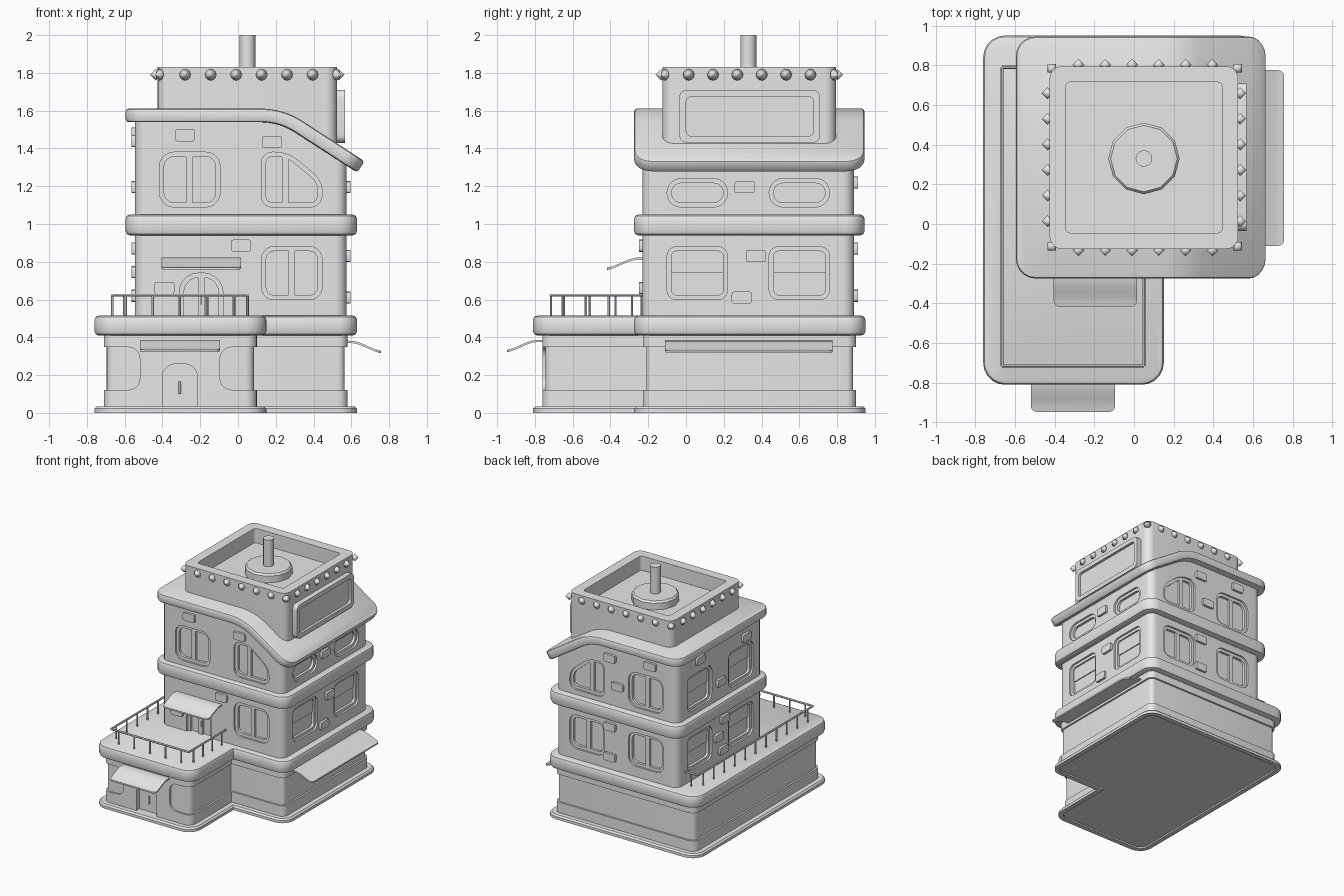
import bpy, bmesh
from math import sin, cos, sqrt, pi
from mathutils import Vector, Matrix

cube = bpy.data.objects.get("Cube")
if cube:
    bpy.data.objects.remove(cube, do_unlink=True)

grey = bpy.data.materials.new("plain_grey")
grey.use_nodes = True
grey.diffuse_color = (0.8, 0.8, 0.8, 1)
grey.node_tree.nodes["Principled BSDF"].inputs["Base Color"].default_value = (0.8, 0.8, 0.8, 1)


# ---------- helpers ----------
def outline(corners, radii, inset=0.0, seg=5):
    """Counter-clockwise polygon, inset and with rounded corners."""
    pts = [Vector(c) for c in corners]
    n = len(pts)
    dirs = [(pts[(i + 1) % n] - pts[i]).normalized() for i in range(n)]
    out = []
    for i, p in enumerate(pts):
        d1, d2 = dirs[i - 1], dirs[i]
        n1, n2 = Vector((-d1.y, d1.x)), Vector((-d2.y, d2.x))
        q = p + (n1 + n2) * inset / (1 + n1.dot(n2))
        r = radii[i] if isinstance(radii, (list, tuple)) else radii
        if r == 0:
            out.append(q)
            continue
        r = max(r - inset, min(r, 0.025))
        w = sqrt((1 + d1.dot(d2)) / 2)
        for k in range(seg + 1):
            t = k / seg
            a, b, c = (1 - t) ** 2, 2 * w * t * (1 - t), t * t
            out.append(((q - d1 * r) * a + q * b + (q + d2 * r) * c) / (a + b + c))
    return out


def loft(bm, corners, radii, rings, mat=Matrix(), seg=5):
    """Stack outlines given as (inset, height) and cap both ends."""
    loops = [[bm.verts.new(mat @ Vector((p.x, p.y, h))) for p in outline(corners, radii, i, seg)]
             for i, h in rings]
    n = len(loops[0])
    for lo, hi in zip(loops, loops[1:]):
        for k in range(n):
            bm.faces.new((lo[k], lo[(k + 1) % n], hi[(k + 1) % n], hi[k]))
    bm.faces.new(loops[0][::-1])
    bm.faces.new(loops[-1])


def finish(name, bm):
    bmesh.ops.recalc_face_normals(bm, faces=bm.faces)
    mesh = bpy.data.meshes.new(name)
    bm.to_mesh(mesh)
    bm.free()
    ob = bpy.data.objects.new(name, mesh)
    bpy.context.collection.objects.link(ob)
    mesh.materials.append(grey)
    return ob


def part(name, *args, **kw):
    bm = bmesh.new()
    loft(bm, *args, **kw)
    return finish(name, bm)


def rect(x0, x1, y0, y1):
    return [(x0, y0), (x1, y0), (x1, y1), (x0, y1)]


def circle(cx, cy, r, n=12):
    return [(cx + r * cos(2 * pi * k / n), cy + r * sin(2 * pi * k / n)) for k in range(n)]


def frame(origin, u, v, w):
    m = Matrix((u, v, w)).transposed().to_4x4()
    m.translation = Vector(origin)
    return m


def slices(bm, axis, cuts):
    for c in cuts:
        geom = bm.verts[:] + bm.edges[:] + bm.faces[:]
        bmesh.ops.bisect_plane(bm, geom=geom, plane_co=axis * c, plane_no=axis)


def bar(bm, a, b, r, n=6):
    a, b = Vector(a), Vector(b)
    m = (b - a).to_track_quat('Z', 'Y').to_matrix().to_4x4()
    m.translation = a
    loft(bm, circle(0, 0, r, n), 0, [(0, 0), (0, (b - a).length)], m)


def cut(ob, cutter_bm):
    cutter = finish("cutter", cutter_bm)
    cutter.hide_render = True
    mod = ob.modifiers.new("cut", 'BOOLEAN')
    mod.operation, mod.solver, mod.object = 'DIFFERENCE', 'EXACT', cutter
    bpy.context.view_layer.objects.active = ob
    bpy.ops.object.modifier_apply(modifier=mod.name)
    bpy.data.objects.remove(cutter, do_unlink=True)


def slab_rings(z0, z1, b=0.022):
    return [(b, z0), (b * .3, z0 + b * .3), (0, z0 + b), (0, z1 - b), (b * .3, z1 - b * .3), (b, z1)]


X, Y, Z = Vector((1, 0, 0)), Vector((0, 1, 0)), Vector((0, 0, 1))

# ---------- ground floor: L-shaped plinth, wall, terrace slab ----------
ell = [(-.76, -.81), (.15, -.81), (.15, -.275), (.63, -.275), (.63, .95), (-.76, .95)]
ell_r = [.11, .11, 0, .1, .1, .11]
part("plinth", ell, ell_r, [(.04, .012), (.04, 0), (0, 0), (0, .022), (.012, .034), (.06, .034)])
ground_wall = part("ground_wall", ell, ell_r, [(.05, .03), (.05, .12), (.065, .12), (.065, .35), (.05, .35), (.05, .42)])
part("terrace_slab", ell, ell_r, slab_rings(.41, .515))

# entrance front with rounded corner panes and an arched door
porch = frame((0, -.76, 0), X, Z, -Y)
entrance = part("entrance_front", rect(-.62, .01, .115, .355), 0, [(0, -.03), (0, 0)], porch)
panes = bmesh.new()
for x0, x1 in ((-.9, -.52), (-.095, .3)):
    loft(panes, rect(x0, x1, .122, .348), .06, [(0, -.1), (0, .1)], porch)
cut(entrance, panes)
for ob in (ground_wall, entrance):
    hole = bmesh.new()
    loft(hole, rect(-.4, -.215, .034, .26), [0, 0, .07, .07], [(0, -.04), (0, .05)], porch)
    cut(ob, hole)
handles = bmesh.new()
bar(handles, (-.308, -.725, .1), (-.308, -.725, .165), .007)
bar(handles, (-.19, -.21, .575), (-.19, -.21, .625), .007)
finish("door_handles", handles)

# ---------- upper walls ----------
ARC_X, ARC_R, TILT, ROOF_Z = .12, .37, .575, 1.575
ARC_END = ARC_X + ARC_R * sin(TILT)


def roof_height(x):
    if x <= ARC_X:
        return ROOF_Z
    t = min(x, ARC_END) - ARC_X
    return ROOF_Z - ARC_R + sqrt(ARC_R ** 2 - t * t) - max(0, x - ARC_END) * sin(TILT) / cos(TILT)


body = rect(-.545, .575, -.23, .89)
middle_wall = part("middle_wall", body, .06, [(0, .5), (0, .96)])
bm = bmesh.new()
loft(bm, body, .06, [(0, 1.03), (0, 1.6)])
slices(bm, X, [ARC_X + (ARC_END - ARC_X) * k / 6 for k in range(7)])
for v in bm.verts:
    if v.co.z > 1.5:
        v.co.z = roof_height(v.co.x)
upper_wall = finish("upper_wall", bm)
block = rect(-.595, .63, -.275, .945)
part("floor_band", block, .1, slab_rings(.94, 1.05))

# ---------- windows ----------
sides = {"front": frame((0, -.23, 0), X, Z, -Y), "back": frame((0, .89, 0), X, Z, Y),
         "right": frame((.575, 0, 0), Y, Z, X), "left": frame((-.545, 0, 0), Y, Z, -X)}
sloped = [(.125, 1.09), (.445, 1.09), (.445, 1.23), (.265, 1.38), (.125, 1.38)]
sloped_r = [.055, .06, .06, .07, .055]
spans = ((-.1, .22), (.44, .76))
low, high = [], []
for s in ("front", "back"):
    high += [(s, rect(-.415, -.095, 1.09, 1.38), .075, -.258), (s, sloped, sloped_r, .25)]
    low.append((s, rect(.125, .445, .6, .88), .065, .285))
low.append(("back", rect(-.415, -.095, .6, .88), .065, -.258))
low.append(("front", rect(-.31, -.08, .49, .74), [0, 0, .1, .1], -.195))
for a, b in spans:
    low += [(s, rect(a, b, .6, .88), .05, None) for s in ("left", "right")]
    high.append(("right", rect(a, b, 1.09, 1.24), .073, None))
    high.append(("left", rect(a, b, 1.09, 1.38), .05, None))

for name, wall, group in (("middle_windows", middle_wall, low), ("upper_windows", upper_wall, high)):
    holes, frames = bmesh.new(), bmesh.new()
    for side, shape, rad, mullion in group:
        m = sides[side]
        lo, hi = min(p[1] for p in shape), max(p[1] for p in shape)
        loft(holes, shape, rad, [(0, -.05), (0, .03)], m)
        loft(frames, shape, rad, [(-.002, -.06), (-.002, -.015), (.024, -.015), (.024, -.036)], m)
        if mullion is not None:
            loft(frames, rect(mullion - .018, mullion + .018, lo + .01, hi - .01), 0, [(0, -.05), (0, -.016)], m)
        elif hi - lo > .2:  # upper sash sits slightly forward of the lower one
            loft(frames, rect(shape[0][0] + .01, shape[1][0] - .01, (lo + hi) / 2, hi - .01), .03, [(0, -.05), (0, -.028)], m)
    cut(wall, holes)
    finish(name, frames)

# ---------- raised wall blocks ----------
blocks = {"front": [(-.28, 1.47), (.18, 1.435), (.015, .885), (-.39, .66)],
          "right": [(.31, 1.195), (.37, .83), (.295, .61)],
          "back": [(-.3, 1.47), (.07, 1.44), (0, 1.22), (.07, .87), (.07, .62)],
          "left": [(.6, 1.48), (0, 1.44), (.33, 1.195), (.28, .87), (.36, .745), (.3, .62)]}
bm = bmesh.new()
for side, spots in blocks.items():
    for u, z in spots:
        loft(bm, rect(u - .053, u + .053, z - .032, z + .032), .012, [(0, -.02), (0, .02)], sides[side], seg=2)
finish("wall_blocks", bm)

# ---------- bent roof ----------
bm = bmesh.new()
ARC_LEN = ARC_R * TILT
loft(bm, rect(-.595, .725, -.275, .945), .1, slab_rings(-.036, .036, .016))
slices(bm, X, [ARC_X + ARC_LEN * k / 8 for k in range(9)])
for v in bm.verts:
    s, h = v.co.x - ARC_X, v.co.z
    a = min(max(s / ARC_R, 0), TILT)
    rest = s - a * ARC_R
    v.co.x = ARC_X + (ARC_R + h) * sin(a) + rest * cos(a)
    v.co.z = ROOF_Z - ARC_R + (ARC_R + h) * cos(a) - rest * sin(a)
finish("roof", bm)

# ---------- rooftop tower, sign, mast, bulbs ----------
part("tower", rect(-.425, .525, -.125, .795), .06, [(0, 1.36), (0, 1.83), (.08, 1.83), (.08, 1.71)])
part("sign", rect(-.035, .71, 1.43, 1.71), .04, [(0, -.03), (0, .042), (.036, .042), (.036, .02)], frame((.525, 0, 0), Y, Z, X))
part("mast_base", circle(.05, .33, .18), 0, [(0, 1.7), (0, 1.765), (.012, 1.78)])
part("mast", circle(.05, .33, .042), 0, [(0, 1.77), (0, 2.0)])

spots = []
for k in range(1, 7):
    x, y = -.415 + .135 * k, -.115 + .129 * k
    spots += [((x, -.132), -Y), ((x, .802), Y), ((-.435, y), -X), ((.535, y), X)]
for sx, cx in ((-1, -.415), (1, .522)):
    for sy, cy in ((-1, -.112), (1, .785)):
        spots.append(((cx, cy), X * sx + Y * sy))
bm = bmesh.new()
for (x, y), d in spots:
    m = d.to_track_quat('Z', 'Y').to_matrix().to_4x4()
    m.translation = (x, y, 1.79)
    loft(bm, circle(0, 0, .03), 0, [(.029, -.03), (0, 0), (.029, .03)], m)
bulbs = finish("bulbs", bm)

# ---------- awnings ----------
for name, u0, u1, m in (("entrance_awning", -.52, -.095, frame((0, -.755, .375), X, -Y, Z)),
                        ("terrace_awning", -.405, .015, frame((0, -.225, .81), X, -Y, Z)),
                        ("side_awning", -.11, .775, frame((.565, 0, .37), Y, X, Z))):
    bm = bmesh.new()
    loft(bm, rect(u0, u1, 0, .192), [0, 0, .03, .03], [(0, 0), (0, .012)])
    slices(bm, Y, [.02 * k for k in range(1, 9)])
    for v in bm.verts:
        t = min(max((v.co.y - .03) / .18, 0), 1)
        v.co.z -= .055 * t * t * (3 - 2 * t)
    bm.transform(m)
    finish(name, bm)

# ---------- terrace railing ----------
path = [(.05, -.225), (.05, -.715), (-.665, -.715), (-.665, .79), (-.54, .79)]
bm = bmesh.new()
for a, b in zip(path, path[1:]):
    a, b = Vector(a), Vector(b)
    bar(bm, (*a, .622), (*b, .622), .008)
    count = max(1, round((b - a).length / .132))
    for k in range(count):
        p = a.lerp(b, (k + .5) / count)
        bar(bm, (*p, .5), (*p, .622), .007)
finish("terrace_railing", bm)

# ---------- shading ----------
bpy.ops.object.select_all(action='DESELECT')
for ob in bpy.context.collection.objects:
    if ob.type == 'MESH':
        ob.select_set(True)
        bpy.context.view_layer.objects.active = ob
bulbs.select_set(False)
bpy.ops.object.shade_smooth_by_angle(angle=.6)
bulbs.data.shade_smooth()
